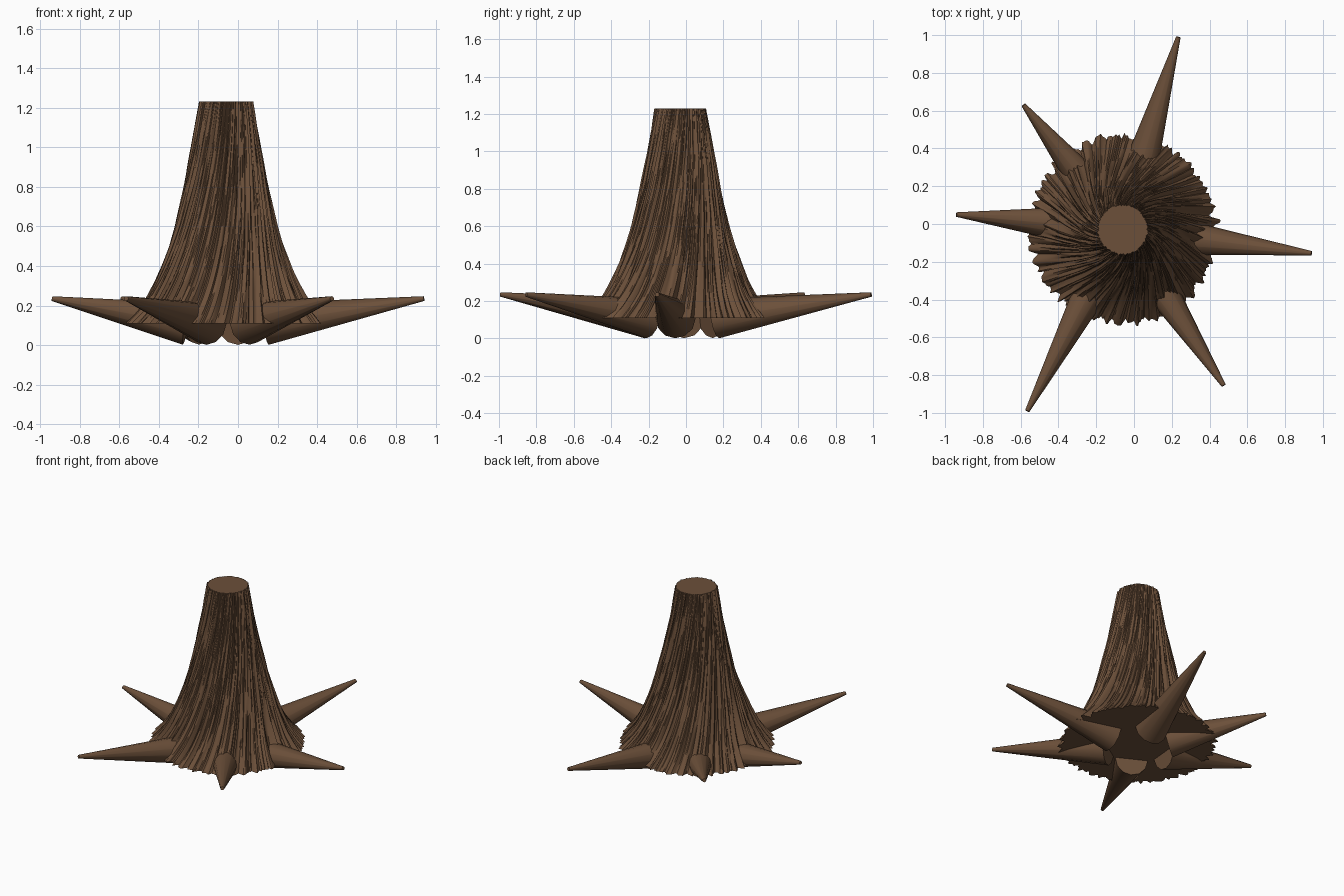
import bpy, bmesh, math
from mathutils import Vector, noise

if "Cube" in bpy.data.objects:
    bpy.data.objects.remove(bpy.data.objects["Cube"])

CX, CY = -0.06, -0.03          # trunk axis
SEGS, RINGS, TWIST = 360, 36, 0.6

bark = bpy.data.materials.new("bark")
bark.diffuse_color = (0.15, 0.08, 0.042, 1)
bark.use_nodes = True
bark.node_tree.nodes["Principled BSDF"].inputs["Base Color"].default_value = bark.diffuse_color


def finish(bm, name, angle):
    bmesh.ops.recalc_face_normals(bm, faces=bm.faces)
    mesh = bpy.data.meshes.new(name)
    bm.to_mesh(mesh)
    bm.free()
    mesh.materials.append(bark)
    obj = bpy.data.objects.new(name, mesh)
    bpy.context.collection.objects.link(obj)
    bpy.ops.object.select_all(action='DESELECT')
    obj.select_set(True)
    bpy.context.view_layer.objects.active = obj
    bpy.ops.object.shade_smooth_by_angle(angle=math.radians(angle))
    return obj


# Trunk: flared profile (height, radius) with twisted bark ridges
PROFILE = [(0.11, 0.495), (0.17, 0.44), (0.24, 0.39), (0.32, 0.35), (0.4, 0.318),
           (0.5, 0.283), (0.6, 0.254), (0.8, 0.208), (1.0, 0.17), (1.23, 0.132)]


def radius_at(z):
    for (z0, r0), (z1, r1) in zip(PROFILE, PROFILE[1:]):
        if z <= z1 + 1e-6:
            return r0 + (r1 - r0) * (z - z0) / (z1 - z0)
    return PROFILE[-1][1]


def ridge(a, z):
    broad = noise.noise(Vector((math.cos(a) * 16, math.sin(a) * 16, z * 1.5)))
    fine = noise.noise(Vector((math.cos(a) * 38, math.sin(a) * 38, z * 2 + 7)))
    return 0.07 * broad + 0.05 * fine


bm = bmesh.new()
rings = []
for i in range(RINGS + 1):
    t = i / RINGS
    z = 0.11 + 1.12 * t ** 1.25
    ring = []
    for j in range(SEGS):
        a = 2 * math.pi * j / SEGS
        r = radius_at(z) * (1 + ridge(a, z))
        b = a + TWIST * (z - 0.11) / 1.12
        ring.append(bm.verts.new((CX + r * math.cos(b), CY + r * math.sin(b), z)))
    rings.append(ring)
for lo, hi in zip(rings, rings[1:]):
    for j in range(SEGS):
        k = (j + 1) % SEGS
        bm.faces.new((lo[j], lo[k], hi[k], hi[j]))
# Flat caps, fanned from the middle
for ring, z in ((rings[0], 0.11), (rings[-1], 1.23)):
    mid = bm.verts.new((CX, CY, z))
    for j in range(SEGS):
        bm.faces.new((ring[j], ring[(j + 1) % SEGS], mid))
finish(bm, "trunk", 40)

# Roots: tapered cones radiating from the trunk axis, rising to their tips
TIPS = [(0.235, 0.99), (0.94, -0.155), (0.475, -0.855),
        (-0.565, -0.99), (-0.94, 0.05), (-0.585, 0.63)]
for n, (x, y) in enumerate(TIPS, 1):
    tip = Vector((x, y, 0.235))
    out = Vector((x - CX, y - CY, 0)).normalized()
    base = Vector((CX, CY, 0.107)) + out * 0.2
    axis = tip - base
    bm = bmesh.new()
    bmesh.ops.create_cone(bm, cap_ends=True, segments=12, radius1=0.107,
                          radius2=0.012, depth=axis.length)
    rot = axis.to_track_quat('Z', 'Y').to_matrix().to_4x4()
    bmesh.ops.transform(bm, matrix=rot, verts=bm.verts)
    bmesh.ops.translate(bm, vec=(tip + base) / 2, verts=bm.verts)
    finish(bm, f"root_{n}", 40)
